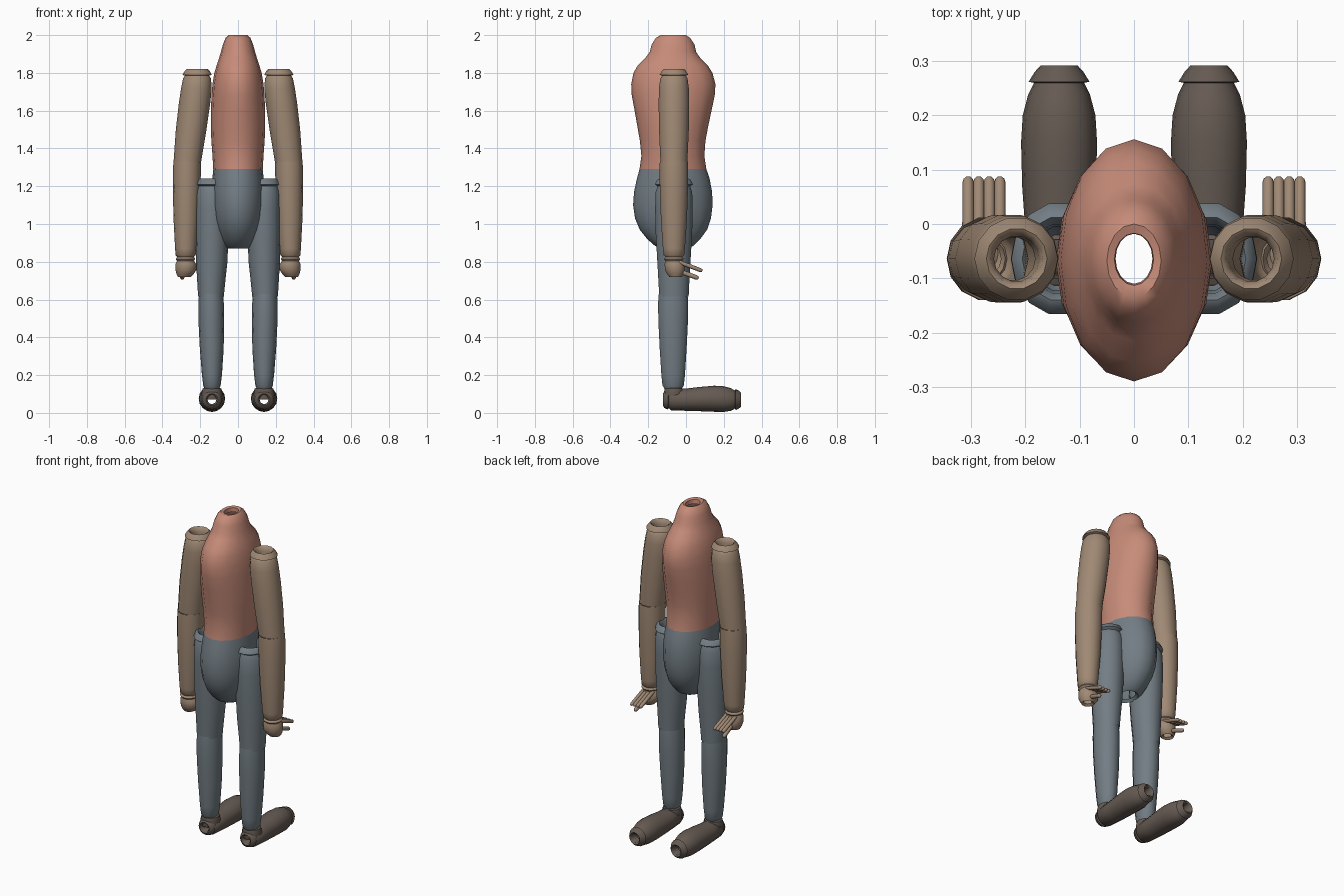
import bpy, bmesh, math
from mathutils import Matrix, Vector


def material(name, rgb):
    m = bpy.data.materials.new(name)
    m.diffuse_color = (*rgb, 1)
    return m


PINK = material("pink shirt", (0.57, 0.26, 0.19))
GREY = material("grey trousers", (0.17, 0.205, 0.23))
TAN = material("tan skin", (0.35, 0.25, 0.175))
BROWN = material("brown shoe", (0.13, 0.102, 0.085))


def tube(name, rings, mat, sides=14, matrix=None, cap=False):
    """Loft open ellipses (x, y, z, rx, ry), listed from top to bottom."""
    bm = bmesh.new()
    loops = []
    for x, y, z, rx, ry in rings:
        loops.append([bm.verts.new((x + rx * math.cos(a), y + ry * math.sin(a), z))
                      for a in (math.tau * (i + 0.0) / sides for i in range(sides))])
    for a, b in zip(loops, loops[1:]):
        for i in range(sides):
            j = (i + 1) % sides
            bm.faces.new((a[i], b[i], b[j], a[j]))
    if cap:
        bm.faces.new(loops[0])
        bm.faces.new(loops[-1][::-1])
    if matrix:
        bm.transform(matrix)
    mesh = bpy.data.meshes.new(name)
    bm.to_mesh(mesh)
    bm.free()
    mesh.materials.append(mat)
    ob = bpy.data.objects.new(name, mesh)
    bpy.context.collection.objects.link(ob)
    return ob


def finger(name, start, end, r, mat):
    """Thin rounded rod between two points."""
    a, b = Vector(start), Vector(end)
    d = b - a
    n = d.length
    prof = [(n, 0.5), (n - 0.3 * r, 0.8), (n - r, 1), (0, 1.05), (-r, 0.6)]
    mat4 = Matrix.Translation(a) @ d.to_track_quat('Z', 'Y').to_matrix().to_4x4()
    tube(name, [(0, 0, z, r * k, r * k) for z, k in prof], mat, 8, mat4, True)


def body(rows):
    # rows: height, half width, back-to-front limits
    return [(0, (y0 + y1) / 2, z, w, (y1 - y0) / 2) for z, w, y0, y1 in rows]


# Torso and open-topped neck
tube("torso", body([
    (1.97, 0.034, -0.11, -0.018), (1.995, 0.036, -0.113, -0.017),
    (2.0, 0.05, -0.135, 0.0), (1.985, 0.066, -0.16, 0.022),
    (1.95, 0.08, -0.182, 0.045), (1.91, 0.091, -0.192, 0.054),
    (1.88, 0.10, -0.215, 0.075), (1.84, 0.113, -0.255, 0.115),
    (1.80, 0.125, -0.278, 0.14), (1.74, 0.135, -0.29, 0.156),
    (1.68, 0.14, -0.287, 0.152), (1.60, 0.144, -0.272, 0.135),
    (1.52, 0.144, -0.258, 0.118), (1.44, 0.141, -0.244, 0.103),
    (1.36, 0.135, -0.236, 0.097), (1.29, 0.131, -0.246, 0.108)]), PINK, 16)

# Pelvis, open underneath
tube("pelvis", body([
    (1.29, 0.131, -0.246, 0.108), (1.24, 0.136, -0.26, 0.125),
    (1.17, 0.139, -0.275, 0.138), (1.10, 0.138, -0.28, 0.141),
    (1.03, 0.130, -0.27, 0.132), (0.97, 0.115, -0.245, 0.112),
    (0.92, 0.095, -0.205, 0.075), (0.885, 0.075, -0.165, 0.04),
    (0.87, 0.058, -0.135, 0.01), (0.885, 0.045, -0.12, -0.01)]), GREY, 16)

Y = -0.064
for side, s in (("left", -1), ("right", 1)):
    # Upper arm with flared shoulder collar
    tube(side + "_upper_arm", [(s * x, Y, z, r, r) for z, x, r in (
        (1.73, 0.222, 0.040), (1.79, 0.216, 0.042), (1.815, 0.216, 0.048),
        (1.82, 0.216, 0.056), (1.81, 0.216, 0.066), (1.79, 0.217, 0.077),
        (1.785, 0.217, 0.064), (1.77, 0.217, 0.074), (1.72, 0.220, 0.081),
        (1.64, 0.230, 0.083), (1.50, 0.248, 0.081), (1.33, 0.268, 0.073))], TAN)
    # Forearm and wrist cuff
    tube(side + "_forearm", [(s * x, Y, z, r, r * 1.05) for z, x, r in (
        (1.33, 0.268, 0.073), (1.30, 0.270, 0.074), (1.18, 0.272, 0.073),
        (1.02, 0.274, 0.067), (0.87, 0.276, 0.057), (0.835, 0.277, 0.053),
        (0.825, 0.277, 0.043))], TAN)
    # Palm
    tube(side + "_palm", [(s * x, y, z, r, q) for z, x, y, r, q in (
        (0.815, 0.277, Y, 0.032, 0.032), (0.83, 0.277, Y, 0.040, 0.042),
        (0.815, 0.278, Y, 0.052, 0.054), (0.805, 0.278, Y, 0.045, 0.046),
        (0.785, 0.276, -0.06, 0.056, 0.055), (0.755, 0.276, -0.058, 0.055, 0.054),
        (0.735, 0.28, -0.056, 0.045, 0.045), (0.72, 0.284, -0.055, 0.034, 0.034),
        (0.73, 0.284, -0.055, 0.02, 0.02))], TAN)
    # Four fingers and thumb, pointing backwards
    for i in range(4):
        x = s * (0.247 + 0.0195 * i)
        finger(f"{side}_finger_{i + 1}", (x, -0.035, 0.798), (x, 0.086, 0.752), 0.0105, TAN)
    finger(side + "_thumb", (s * 0.286, -0.04, 0.752), (s * 0.296, 0.066, 0.713), 0.012, TAN)

    # Thigh with hip collar
    tube(side + "_thigh", [(s * x, Y, z, r, q) for z, x, r, q in (
        (1.15, 0.138, 0.05, 0.06), (1.225, 0.138, 0.055, 0.065),
        (1.24, 0.138, 0.068, 0.078), (1.235, 0.138, 0.078, 0.09),
        (1.21, 0.138, 0.088, 0.104), (1.20, 0.138, 0.076, 0.088),
        (1.17, 0.138, 0.087, 0.099), (1.08, 0.138, 0.089, 0.102),
        (0.95, 0.138, 0.088, 0.099), (0.80, 0.139, 0.083, 0.09),
        (0.68, 0.142, 0.073, 0.083), (0.615, 0.143, 0.068, 0.08))], GREY)
    # Shin narrowing to the ankle
    tube(side + "_shin", [(s * x, Y - 0.004, z, r, q) for z, x, r, q in (
        (0.63, 0.143, 0.064, 0.078), (0.58, 0.142, 0.067, 0.082),
        (0.48, 0.141, 0.068, 0.08), (0.34, 0.139, 0.063, 0.073),
        (0.20, 0.138, 0.053, 0.064), (0.145, 0.138, 0.046, 0.058),
        (0.125, 0.138, 0.038, 0.045))], GREY)
    # Ankle collar
    tube(side + "_ankle", [(s * 0.138, Y, z, r, r) for z, r in (
        (0.135, 0.036), (0.128, 0.05), (0.10, 0.056), (0.07, 0.05))], BROWN)
    # Hollow foot tube lying along y
    lay = Matrix.Rotation(-math.pi / 2, 4, 'X')
    tube(side + "_foot", [(s * 0.138, -c, y, rx, rz) for y, c, rx, rz in (
        (0.24, 0.07, 0.023, 0.023), (0.285, 0.07, 0.026, 0.026),
        (0.292, 0.07, 0.034, 0.036), (0.28, 0.07, 0.045, 0.047),
        (0.262, 0.07, 0.056, 0.056), (0.26, 0.07, 0.046, 0.047),
        (0.238, 0.071, 0.057, 0.06), (0.20, 0.073, 0.067, 0.068),
        (0.15, 0.075, 0.070, 0.069), (0.07, 0.073, 0.068, 0.064),
        (0.0, 0.07, 0.063, 0.059), (-0.08, 0.07, 0.057, 0.056),
        (-0.092, 0.07, 0.042, 0.044), (-0.095, 0.07, 0.052, 0.052),
        (-0.115, 0.07, 0.044, 0.044), (-0.122, 0.07, 0.032, 0.032),
        (-0.115, 0.07, 0.024, 0.024), (-0.06, 0.07, 0.023, 0.023))],
        BROWN, 16, lay)

# Smooth shading with crisp collars
for ob in bpy.context.collection.objects:
    ob.select_set(True)
    bpy.context.view_layer.objects.active = ob
bpy.ops.object.shade_smooth_by_angle(angle=math.radians(50))
